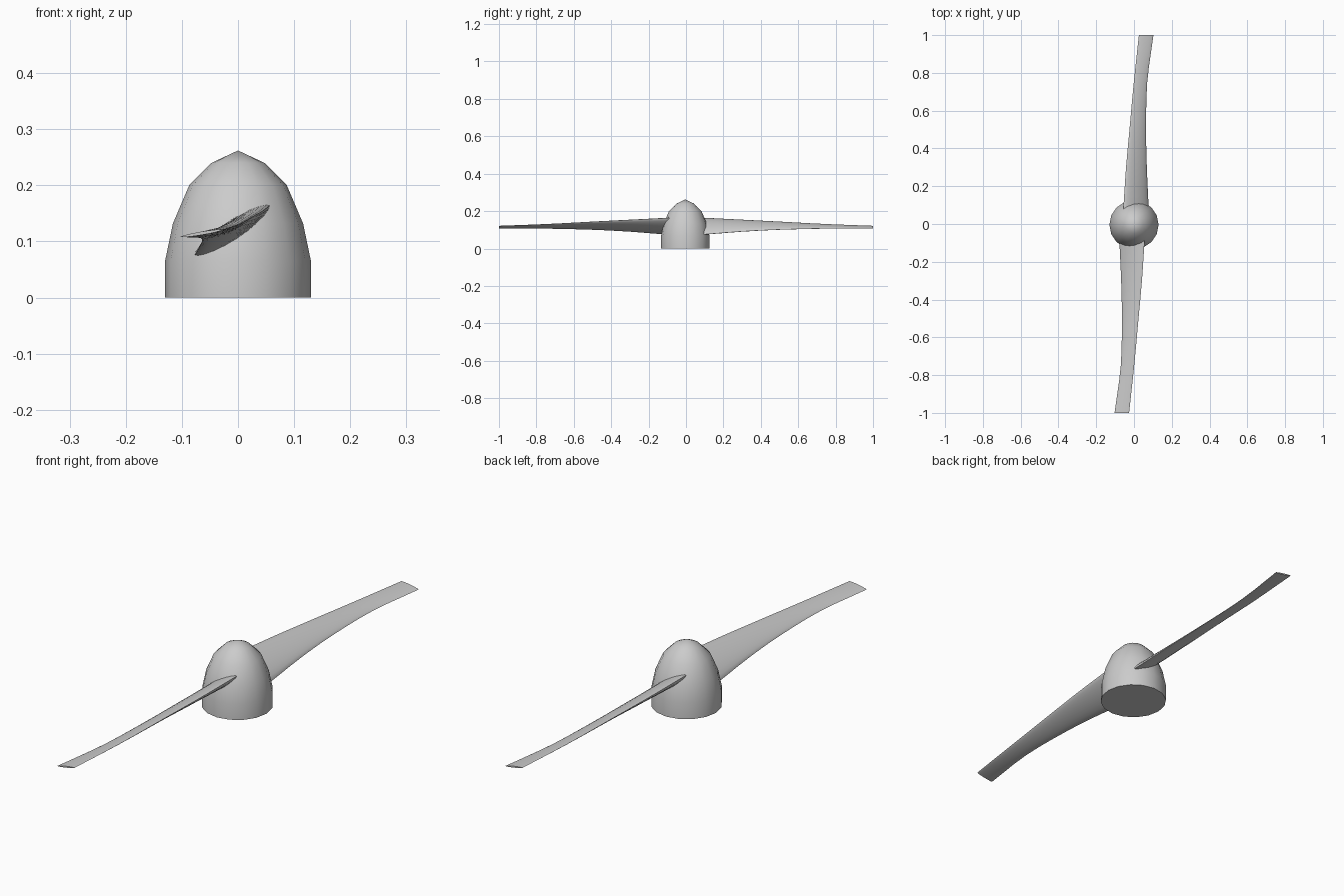
import bpy, bmesh, math
from mathutils import Vector

if "Cube" in bpy.data.objects:
    bpy.data.objects.remove(bpy.data.objects["Cube"])

SIDES = 16
OFFSET_Y = -0.004


def make_object(name, bm, angle):
    bmesh.ops.recalc_face_normals(bm, faces=bm.faces)
    mesh = bpy.data.meshes.new(name)
    bm.to_mesh(mesh)
    bm.free()
    ob = bpy.data.objects.new(name, mesh)
    bpy.context.collection.objects.link(ob)
    bpy.ops.object.select_all(action='DESELECT')
    ob.select_set(True)
    bpy.context.view_layer.objects.active = ob
    bpy.ops.object.shade_smooth_by_angle(angle=math.radians(angle))
    return ob


def bridge(bm, rings):
    for a, b in zip(rings, rings[1:]):
        n = len(a)
        for i in range(n):
            j = (i + 1) % n
            bm.faces.new((a[i], a[j], b[j], b[i]))


# Spinner: lathed bullet profile with flat base
profile = [(0.13, 0), (0.13, 0.065), (0.116, 0.132), (0.087, 0.2), (0.047, 0.24)]
bm = bmesh.new()
rings = []
for r, z in profile:
    rings.append([bm.verts.new((r * math.cos(2 * math.pi * i / SIDES),
                                r * math.sin(2 * math.pi * i / SIDES) + OFFSET_Y, z))
                  for i in range(SIDES)])
bridge(bm, rings)
bm.faces.new(rings[0])
apex = bm.verts.new((0, OFFSET_Y, 0.262))
for i in range(SIDES):
    bm.faces.new((rings[-1][i], rings[-1][(i + 1) % SIDES], apex))
make_object("spinner_hub", bm, 35)

# Blade stations: y, low edge x z, high edge x z, half thickness
stations = [
    (0.05, 0.078, 0.073, -0.058, 0.166, 0.018),
    (0.12, 0.076, 0.077, -0.054, 0.162, 0.017),
    (0.30, 0.068, 0.091, -0.042, 0.153, 0.013),
    (0.50, 0.064, 0.101, -0.024, 0.143, 0.009),
    (0.75, 0.070, 0.107, -0.001, 0.130, 0.006),
    (1.00, 0.103, 0.108, 0.026, 0.121, 0.003),
]


def smooth_stations(pts, steps):
    p = [tuple(2 * a - b for a, b in zip(pts[0], pts[1]))] + pts
    p.append(tuple(2 * a - b for a, b in zip(pts[-1], pts[-2])))
    out = []
    for k in range(1, len(p) - 2):
        for s in range(steps):
            t = s / steps
            out.append([0.5 * (2 * b + (c - a) * t + (2 * a - 5 * b + 4 * c - d) * t * t
                               + (3 * b - a - 3 * c + d) * t ** 3)
                        for a, b, c, d in zip(*p[k - 1:k + 3])])
    return out + [list(pts[-1])]


def build_blade(name, sign):
    bm = bmesh.new()
    rings = []
    for y, xl, zl, xh, zh, h in smooth_stations(stations, 3):
        low, high = Vector((xl, y, zl)), Vector((xh, y, zh))
        mid, half = (low + high) / 2, (high - low) / 2
        up = Vector((-half.z, 0, half.x)).normalized()
        ring = []
        for i in range(20):
            a = 2 * math.pi * i / 20
            s = math.sin(a)
            co = mid + half * math.cos(a) + up * h * math.copysign(abs(s) ** 1.25, s)
            ring.append(bm.verts.new((co.x * sign, co.y * sign, co.z)))
        rings.append(ring)
    bridge(bm, rings)
    bm.faces.new(rings[0])
    bm.faces.new(rings[-1])
    return make_object(name, bm, 40)


# Two blades, half a turn apart
build_blade("back_blade", 1)
build_blade("front_blade", -1)
